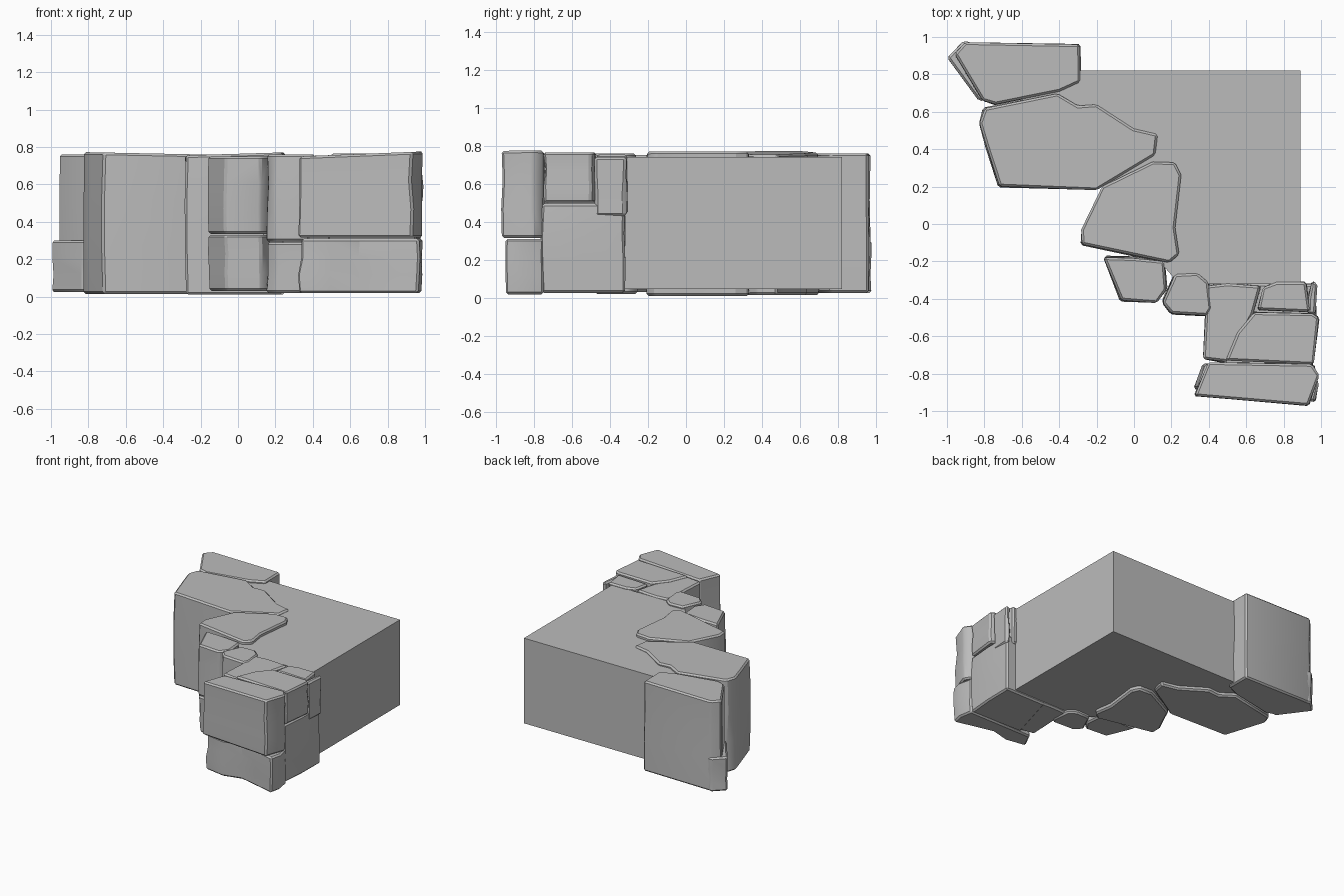
import bpy
import bmesh
import random
from mathutils import Vector

cube = bpy.data.objects.get("Cube")
if cube:
    bpy.data.objects.remove(cube, do_unlink=True)

rng = random.Random(4)

stone_grey = bpy.data.materials.new("stone_grey")
stone_grey.use_nodes = True
colour = (0.5, 0.5, 0.5, 1)
stone_grey.diffuse_color = colour
stone_grey.node_tree.nodes["Principled BSDF"].inputs["Base Color"].default_value = colour


def block(name, outline, low, high, tilt=(0, 0), rough=0.008, chamfer=0.012,
          rings=4, lean=(0, 0)):
    """Prism from a plan outline in hundredths, with a tilted top and uneven sides."""
    points = [Vector((x, y)) / 100 for x, y in outline]
    centre = sum(points, Vector((0, 0))) / len(points)
    bm = bmesh.new()
    levels = []
    for i in range(rings):
        t = i / (rings - 1)
        level = []
        for p in points:
            away = p - centre
            z = low + (high - low) * t + t * away.dot(Vector(tilt))
            inner = 0 < i < rings - 1
            push = away.normalized() * rng.uniform(-rough, rough) * (1 if inner else 0.5)
            q = p + push + Vector(lean) * (1 - t)
            level.append(bm.verts.new((q.x, q.y, z)))
        levels.append(level)
    count = len(points)
    for a, b in zip(levels, levels[1:]):
        for j in range(count):
            k = (j + 1) % count
            bm.faces.new((a[j], a[k], b[k], b[j]))
    bm.faces.new(levels[0])
    bm.faces.new(levels[-1])
    bmesh.ops.recalc_face_normals(bm, faces=bm.faces[:])
    if chamfer:
        sharp = [e for e in bm.edges if e.calc_face_angle(0) > 0.55]
        bmesh.ops.bevel(bm, geom=sharp, offset=chamfer, segments=1,
                        affect="EDGES", clamp_overlap=True)
    mesh = bpy.data.meshes.new(name)
    bm.to_mesh(mesh)
    bm.free()
    mesh.materials.append(stone_grey)
    obj = bpy.data.objects.new(name, mesh)
    bpy.context.collection.objects.link(obj)
    bpy.ops.object.select_all(action="DESELECT")
    obj.select_set(True)
    bpy.context.view_layer.objects.active = obj
    if chamfer:
        bpy.ops.object.shade_smooth_by_angle(angle=0.5)
    return obj


# Plain core behind the stones
block("wall_core", [(89, 82), (-60, 82), (-60, 60), (-20, 25), (12, -18),
                    (24, -32), (89, -32)], 0.045, 0.74, rough=0, chamfer=0, rings=2)

# Back left corner stones
block("back_corner_stone", [(-96, 91), (-90, 97), (-29, 96), (-29, 76), (-40, 71),
                            (-74, 64), (-81, 66)], 0.025, 0.76)
block("back_corner_foot", [(-100, 89), (-91, 98), (-80, 95), (-78, 66), (-83, 66)],
      0.025, 0.3)

# Large stones along the broken diagonal
block("large_left_stone", [(-83, 54), (-80, 62), (-41, 70), (-30, 63), (-20, 64),
                           (0, 51), (13, 48), (11, 37), (-20, 18), (-72, 20),
                           (-79, 41)], 0.015, 0.763, tilt=(-0.02, 0))
block("middle_stone", [(-28, -3), (-28, -11), (19, -21), (24, -16), (22, -2),
                       (25, 26), (22, 33), (10, 33), (-17, 20)],
      0.01, 0.765, tilt=(0.03, 0))

# Small stacked stones
stack = [(-16, -18), (-7, -41), (12, -42), (17, -35), (16, -20), (0, -18)]
block("small_stack_upper", stack, 0.335, 0.75)
block("small_stack_lower", stack, 0.03, 0.33, lean=(0.005, 0.01))
inner = [(15, -42), (20, -48), (39, -49), (41, -45), (40, -31), (34, -26), (22, -27)]
block("inner_stack_upper", inner, 0.295, 0.76)
block("inner_stack_lower", inner, 0.02, 0.29, lean=(0, 0.01))

# Front right corner stones
block("corner_heart_stone", [(37, -72), (39, -33), (50, -32), (68, -33), (64, -48),
                             (50, -74)], 0.03, 0.752)
block("front_upper_slab", [(32, -92), (40, -74), (95, -75), (99, -81), (93, -97)],
      0.315, 0.765, tilt=(0.04, 0))
block("front_lower_stone", [(33, -88), (38, -75), (96, -75), (98, -86), (96, -95),
                            (65, -87), (50, -91)], 0.018, 0.31, rough=0.015)
block("right_lower_stone", [(48, -75), (60, -32), (97, -32), (97, -55), (95, -76)],
      0.025, 0.495)
block("right_upper_stone", [(49, -73), (55, -58), (64, -47), (95, -48), (99, -50),
                            (96, -75)], 0.5, 0.765)
block("right_back_small_stone", [(66, -46), (69, -34), (76, -31), (92, -31),
                                 (94, -47)], 0.44, 0.755)
block("right_back_sliver", [(93, -48), (93, -40), (95, -31), (98, -32), (97, -48)],
      0.43, 0.74)
